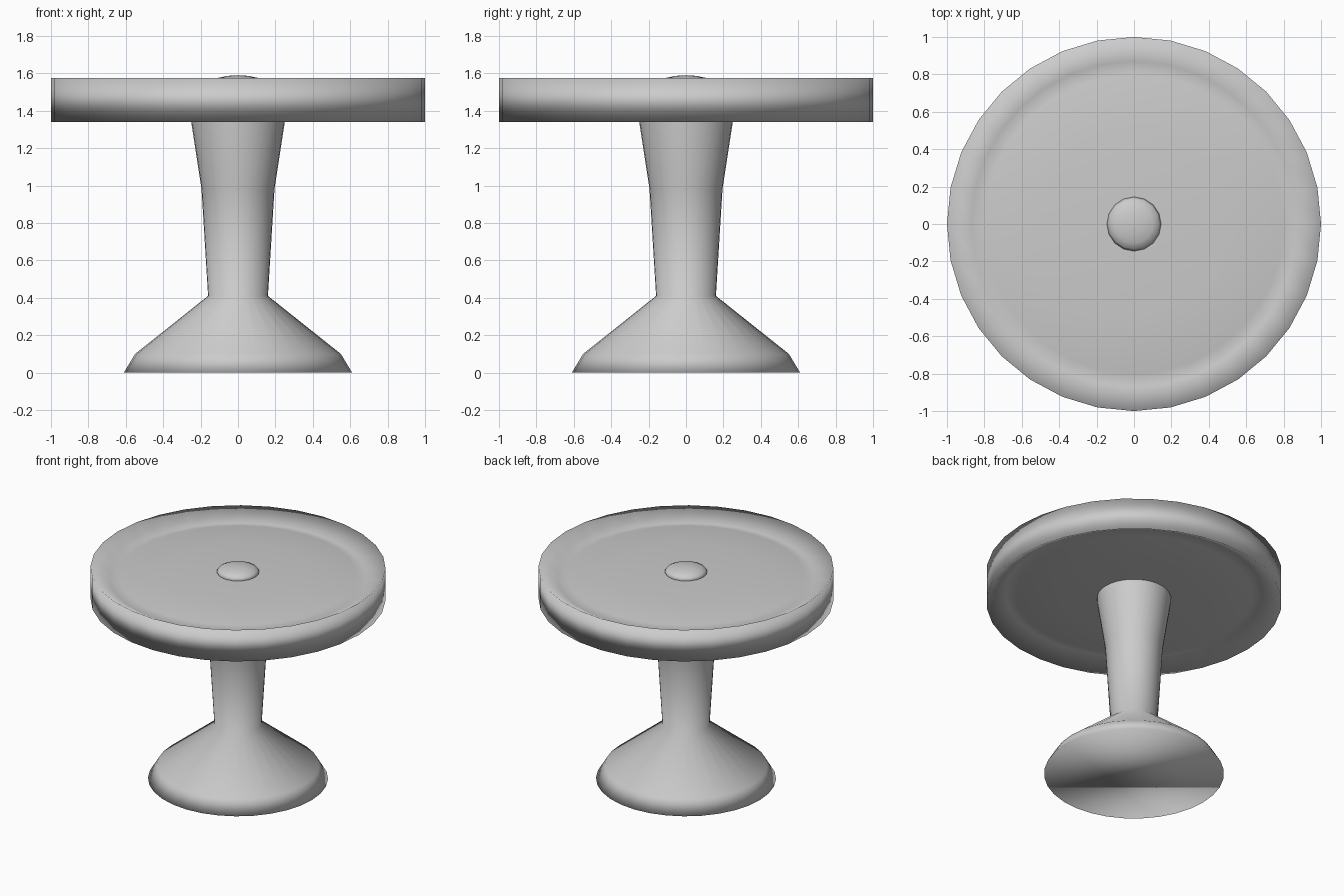
import bpy, bmesh, math

cube = bpy.data.objects.get("Cube")
if cube:
    bpy.data.objects.remove(cube, do_unlink=True)

# One plain glazed grey for the whole stand
GREY = (0.6, 0.6, 0.6, 1.0)
mat = bpy.data.materials.new("glazed grey")
mat.use_nodes = True
mat.diffuse_color = GREY
bsdf = next(n for n in mat.node_tree.nodes if n.type == 'BSDF_PRINCIPLED')
bsdf.inputs["Base Color"].default_value = GREY


def turned(name, profile, sides):
    """Turn a (radius, height) profile, listed bottom to top, around z.
    Radius zero gives a pole; an open end is closed with a flat cap."""
    bm = bmesh.new()
    rings = []
    for r, z in profile:
        if r == 0:
            rings.append([bm.verts.new((0, 0, z))])
        else:
            angles = [2 * math.pi * i / sides for i in range(sides)]
            rings.append([bm.verts.new((r * math.cos(a), r * math.sin(a), z))
                          for a in angles])
    for low, high in zip(rings, rings[1:]):
        for i in range(sides):
            j = (i + 1) % sides
            if len(low) == 1:
                bm.faces.new((low[0], high[j], high[i]))
            elif len(high) == 1:
                bm.faces.new((low[i], low[j], high[0]))
            else:
                bm.faces.new((low[i], low[j], high[j], high[i]))
    for ring in (rings[0], rings[-1]):
        if len(ring) > 1:
            bm.faces.new(ring)
    bmesh.ops.recalc_face_normals(bm, faces=bm.faces)
    for f in bm.faces:
        f.smooth = True
    mesh = bpy.data.meshes.new(name)
    bm.to_mesh(mesh)
    bm.free()
    mesh.materials.append(mat)
    obj = bpy.data.objects.new(name, mesh)
    bpy.context.collection.objects.link(obj)
    return obj


# Flared foot and tapering stem
turned("pedestal", [(0.61, 0), (0.55, 0.1), (0.16, 0.41),
                    (0.195, 0.98), (0.25, 1.34), (0.25, 1.42)], 32)

# Round plate: raised rim around a slightly domed face, above and below
face = [(0, 0.085), (0.5, 0.077), (0.8, 0.058), (0.87, 0.045), (1, 0.118)]
MID = 1.457
below = [(r, MID - h) for r, h in face]
above = [(r, MID + h) for r, h in reversed(face)]
turned("plate", below + above, 32)

# Flattened button in the middle of the plate
steps = 8
button = [(0, 1.5)]
for k in range(1, steps):
    a = math.pi * k / steps
    button.append((0.145 * math.sin(a), 1.545 - 0.045 * math.cos(a)))
button.append((0, 1.59))
turned("center_button", button, 16)
